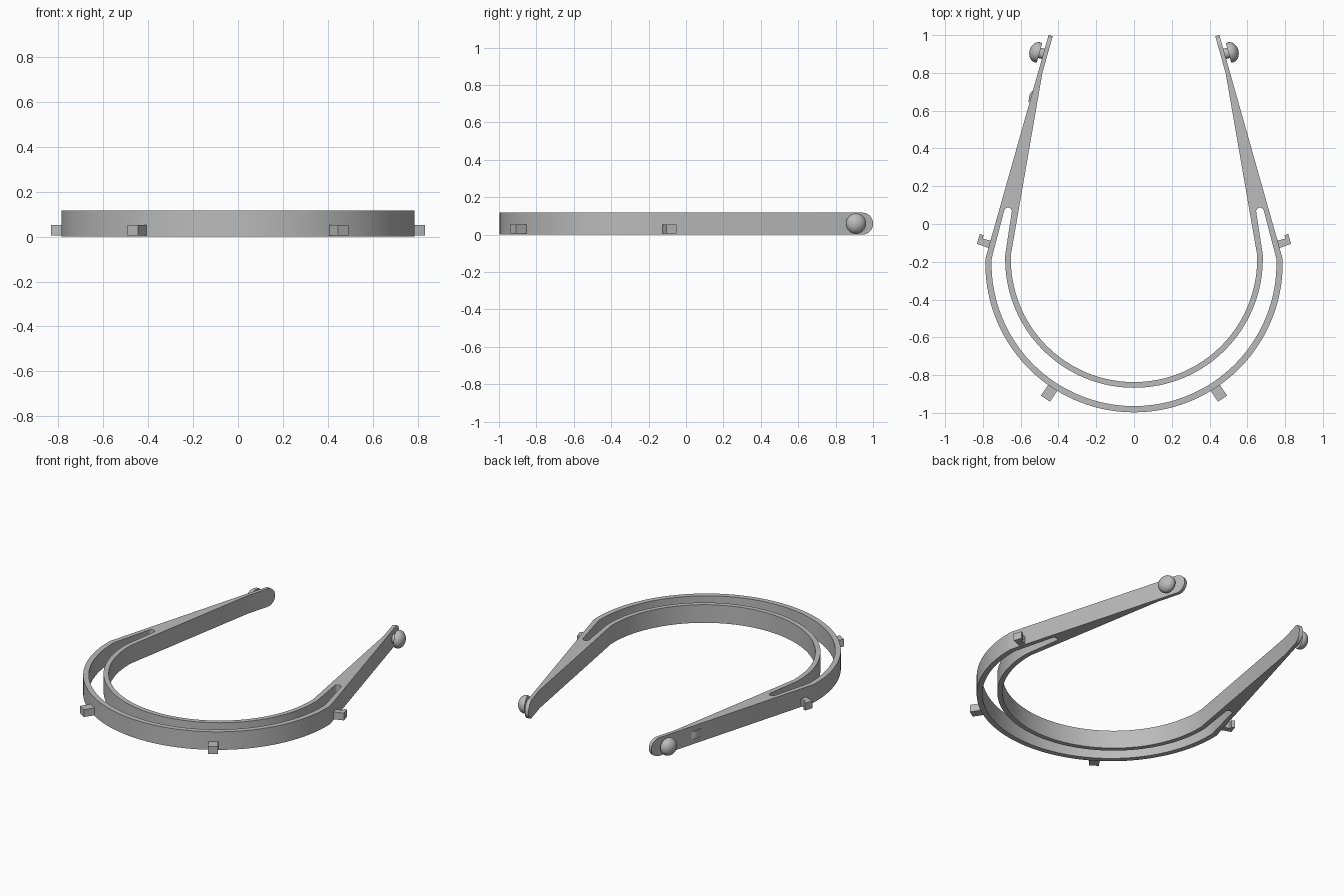
import bpy, bmesh
from math import sin, cos, pi, radians
from mathutils import Vector

if "Cube" in bpy.data.objects:
    bpy.data.objects.remove(bpy.data.objects["Cube"])

HEIGHT = 0.117
MID = HEIGHT / 2
ALONG = Vector((-0.269, 0.963, 0))   # direction of the left arm towards its tip
OUT = Vector((0.963, 0.269, 0))      # outward normal of the left arm
UP = Vector((0, 0, 1))

grey = bpy.data.materials.new("light_grey")
grey.use_nodes = True
grey.diffuse_color = (0.5, 0.5, 0.5, 1)
grey.node_tree.nodes["Principled BSDF"].inputs["Base Color"].default_value = (0.5, 0.5, 0.5, 1)


def finish(obj):
    obj.data.materials.clear()
    obj.data.materials.append(grey)
    bpy.ops.object.select_all(action='DESELECT')
    obj.select_set(True)
    bpy.context.view_layer.objects.active = obj
    bpy.ops.object.shade_smooth_by_angle(angle=radians(30))
    return obj


def to_object(name, bm):
    bmesh.ops.recalc_face_normals(bm, faces=bm.faces[:])
    mesh = bpy.data.meshes.new(name)
    bm.to_mesh(mesh)
    bm.free()
    obj = bpy.data.objects.new(name, mesh)
    bpy.context.collection.objects.link(obj)
    return finish(obj)


def prism(name, points, offset, side=1):
    """Extrude a polygon by a vector; side=-1 mirrors it across x."""
    bm = bmesh.new()
    face = bm.faces.new([bm.verts.new(p) for p in points])
    new = bmesh.ops.extrude_face_region(bm, geom=[face])["geom"]
    bmesh.ops.translate(bm, vec=offset, verts=[v for v in new if isinstance(v, bmesh.types.BMVert)])
    for v in bm.verts:
        v.co.x *= side
    return to_object(name, bm)


def lathe(name, profile, origin, axis, side=1):
    """Spin (radius, height) pairs around an axis."""
    bm = bmesh.new()
    verts = [bm.verts.new((r, 0, h)) for r, h in profile]
    edges = [bm.edges.new(pair) for pair in zip(verts, verts[1:])]
    bmesh.ops.spin(bm, geom=verts + edges, cent=(0, 0, 0), axis=(0, 0, 1), angle=2 * pi, steps=32)
    bmesh.ops.remove_doubles(bm, verts=bm.verts[:], dist=0.0005)
    turn = UP.rotation_difference(axis)
    for v in bm.verts:
        v.co = turn @ v.co + origin
        v.co.x *= side
    return to_object(name, bm)


def arc(cy, r, start, end, n=40, cx=0):
    return [(cx + r * cos(radians(start + (end - start) * i / n)),
             cy + r * sin(radians(start + (end - start) * i / n))) for i in range(n + 1)]


def mirrored(half):
    return half + [(-x, y) for x, y in reversed(half[1:-1])]


# Double headband with tapering arms, and the slot between its two bands
outline = mirrored(arc(-0.21, 0.787, -90, 2)
                   + [(0.468, 0.944), (0.446, 0.938), (0.485, 0.80)]
                   + arc(-0.185, 0.652, 2, -90))
slot = mirrored(arc(-0.21, 0.754, -90, 2)
                + arc(0.066, 0.021, 12, 172, 10, 0.667)
                + arc(-0.185, 0.682, 2, -90))
curve = bpy.data.curves.new("headband", 'CURVE')
curve.dimensions = '2D'
curve.fill_mode = 'BOTH'
curve.extrude = MID
for loop in (outline, slot):
    spline = curve.splines.new('POLY')
    spline.points.add(len(loop) - 1)
    for p, (x, y) in zip(spline.points, loop):
        p.co = (x, y, 0, 1)
    spline.use_cyclic_u = True
band = bpy.data.objects.new("headband", curve)
bpy.context.collection.objects.link(band)
bpy.ops.object.select_all(action='DESELECT')
band.select_set(True)
bpy.context.view_layer.objects.active = band
bpy.ops.object.convert(target='MESH')
band = bpy.context.view_layer.objects.active
bm = bmesh.new()
bm.from_mesh(band.data)
bmesh.ops.remove_doubles(bm, verts=bm.verts[:], dist=0.0002)
bmesh.ops.translate(bm, vec=(0, 0, MID), verts=bm.verts[:])
bmesh.ops.recalc_face_normals(bm, faces=bm.faces[:])
bm.to_mesh(band.data)
bm.free()
finish(band)

for side, word in ((1, "left"), (-1, "right")):
    # Rounded arm tip
    centre = Vector((0.468, 0.944, MID))
    tip = [centre + ALONG * MID * cos(t) + UP * MID * sin(t)
           for t in (pi * (i / 20 - 0.5) for i in range(21))]
    prism(word + "_arm_tip", tip, Vector((-0.022, -0.006, 0)), side)

    # Strap button: stem and domed cap
    dome = [(0.055 * cos(a), 0.033 + 0.043 * sin(a)) for a in (pi / 2 * i / 10 for i in range(11))]
    profile = [(0, -0.008), (0.028, -0.008), (0.028, 0.022), (0.053, 0.022)] + dome
    lathe(word + "_strap_button", profile, Vector((0.479, 0.9, MID)), OUT, side)

    # Square front peg
    radial = Vector((0.548, -0.836, 0))
    across = Vector((0.836, 0.548, 0)) * 0.029
    root = Vector((0, -0.21, 0.006))
    a, b = root + radial * 0.772, root + radial * 0.855
    prism(word + "_front_peg", [a - across, b - across, b + across, a + across], UP * 0.047, side)

    # Hooked side peg
    hook = [(0.755, -0.128), (0.767, -0.128), (0.832, -0.105), (0.816, -0.052),
            (0.797, -0.06), (0.800, -0.078), (0.745, -0.092)]
    prism(word + "_side_peg", [(x, y, 0.006) for x, y in hook], UP * 0.047, side)

# Small catch on the right arm only
catch = [(0.54, 0.643), (0.558, 0.645), (0.556, 0.675), (0.546, 0.698), (0.525, 0.715)]
prism("right_arm_catch", [(x, y, 0.035) for x, y in catch], UP * 0.05, -1)
